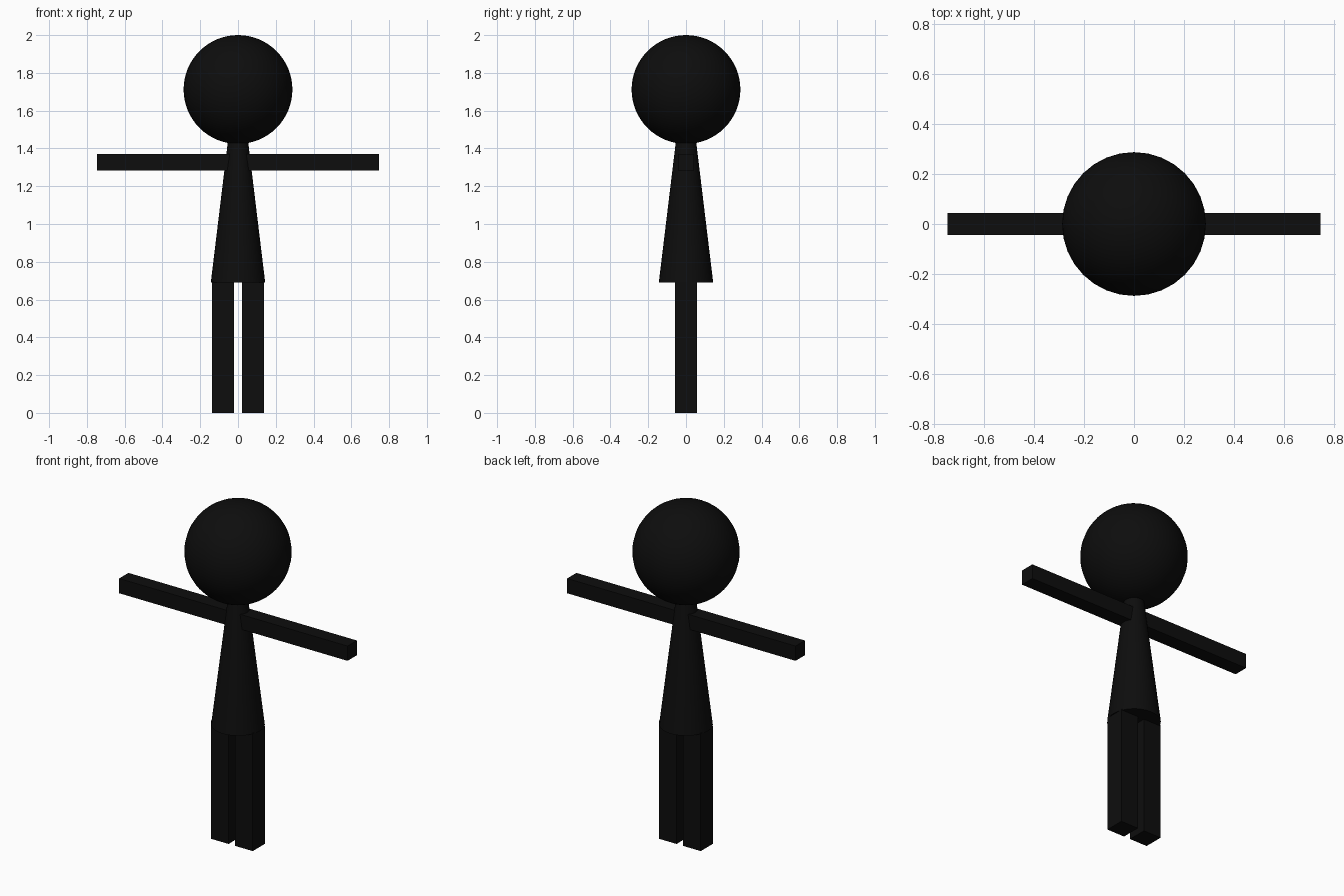
import bpy

if "Cube" in bpy.data.objects:
    bpy.data.objects.remove(bpy.data.objects["Cube"])

black = bpy.data.materials.new("black")
black.diffuse_color = (0.004, 0.004, 0.004, 1)
black.use_nodes = True
black.node_tree.nodes["Principled BSDF"].inputs["Base Color"].default_value = black.diffuse_color


def finish(name, smooth=False):
    ob = bpy.context.object
    ob.name = name
    ob.data.materials.append(black)
    if smooth:
        bpy.ops.object.shade_smooth_by_angle()
    return ob


def box(name, center, size):
    bpy.ops.mesh.primitive_cube_add(size=1, location=center)
    ob = finish(name)
    ob.scale = size
    return ob


# Round head
bpy.ops.mesh.primitive_uv_sphere_add(segments=32, ring_count=32, radius=0.288,
                                     location=(0, 0, 1.712))
finish("head", True)

# Tapered body, its narrow top tucked into the head
bpy.ops.mesh.primitive_cone_add(vertices=32, radius1=0.144, radius2=0.052, depth=0.76,
                                location=(0, 0, 1.07))
finish("body", True)

# Straight bar of outstretched arms
box("arms", (0, 0, 1.326), (1.494, 0.087, 0.087))

# Pair of square legs
for side, x in (("left", 0.079), ("right", -0.079)):
    box(side + "_leg", (x, 0, 0.348), (0.116, 0.116, 0.696))
